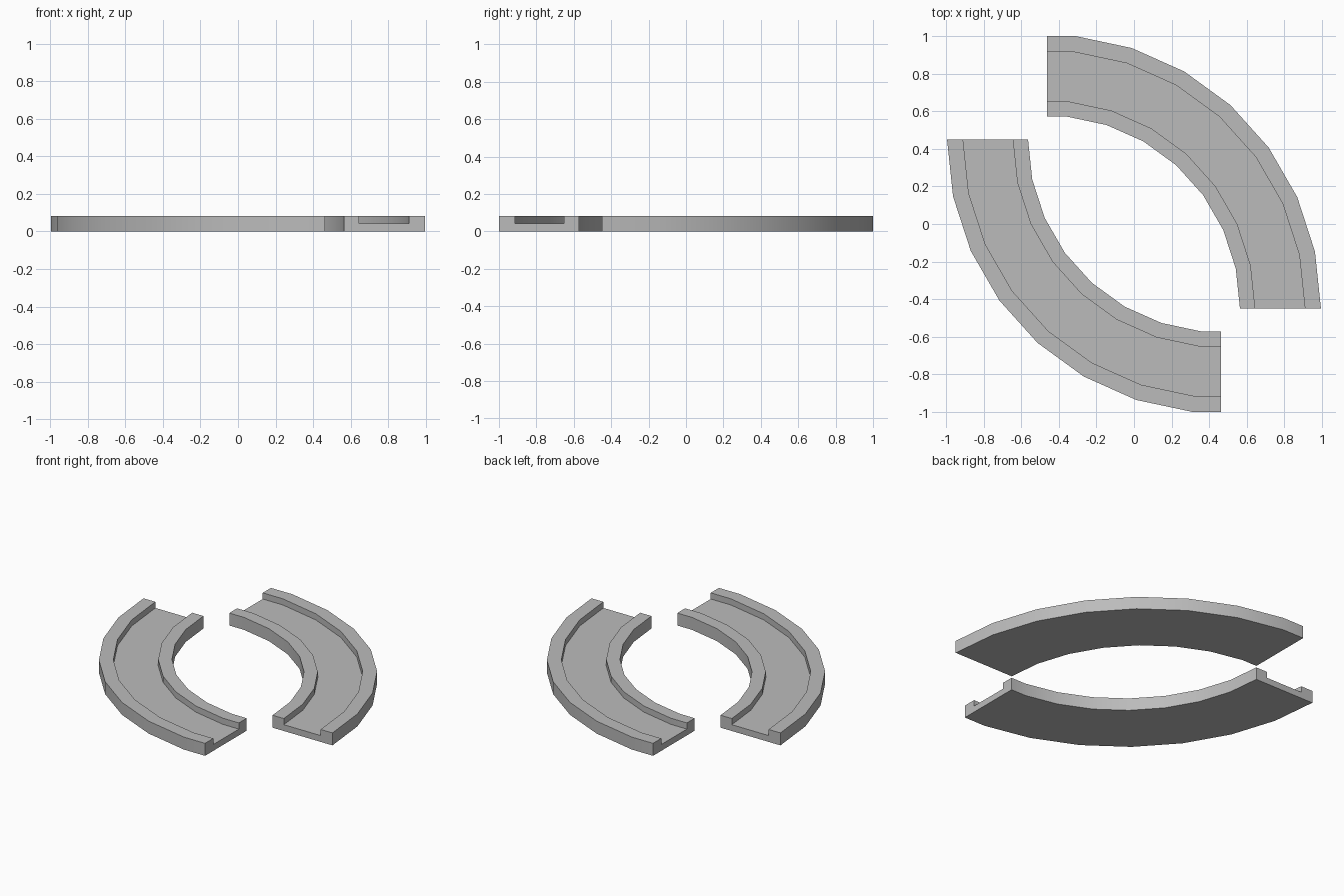
import bpy, bmesh
from math import cos, sin, pi, radians
from mathutils import Matrix, Vector

cube = bpy.data.objects.get("Cube")
if cube:
    bpy.data.objects.remove(cube, do_unlink=True)

grey = bpy.data.materials.new("mid_grey")
grey.use_nodes = True
colour = (0.5, 0.5, 0.5, 1)
grey.diffuse_color = colour
grey.node_tree.nodes["Principled BSDF"].inputs["Base Color"].default_value = colour

# U-shaped channel section, given as (radius, height)
INNER, GROOVE_IN, GROOVE_OUT, OUTER = 1.027, 1.108, 1.373, 1.458
FLOOR, TOP = 0.041, 0.081
SECTION = [(INNER, 0), (OUTER, 0), (OUTER, TOP), (GROOVE_OUT, TOP),
           (GROOVE_OUT, FLOOR), (GROOVE_IN, FLOOR), (GROOVE_IN, TOP), (INNER, TOP)]
CENTRE = Vector((-0.463, -0.45, 0))
STEP = radians(12)

# Stations every 12 degrees; the last half segment is flat and cut square
STATIONS = [(cos(i * STEP), sin(i * STEP)) for i in range(8)]
STATIONS.append((0, cos(STEP / 2)))


def curved_channel(name, turn):
    bm = bmesh.new()
    rings = [[bm.verts.new(CENTRE + Vector((r * cx, r * sy, z))) for r, z in SECTION]
             for cx, sy in STATIONS]
    for a, b in zip(rings, rings[1:]):
        for i in range(len(SECTION)):
            j = (i + 1) % len(SECTION)
            bm.faces.new((a[i], a[j], b[j], b[i]))
    # square end caps
    bm.faces.new(rings[0])
    bm.faces.new(rings[-1][::-1])
    bmesh.ops.recalc_face_normals(bm, faces=bm.faces)
    bm.transform(Matrix.Rotation(turn, 4, "Z"))
    mesh = bpy.data.meshes.new(name)
    bm.to_mesh(mesh)
    bm.free()
    mesh.materials.append(grey)
    obj = bpy.data.objects.new(name, mesh)
    bpy.context.collection.objects.link(obj)
    bpy.ops.object.select_all(action="DESELECT")
    obj.select_set(True)
    bpy.context.view_layer.objects.active = obj
    bpy.ops.object.shade_smooth_by_angle(angle=radians(30))


# Two matching pieces, half a turn apart
curved_channel("left_curved_channel", 0)
curved_channel("right_curved_channel", pi)
